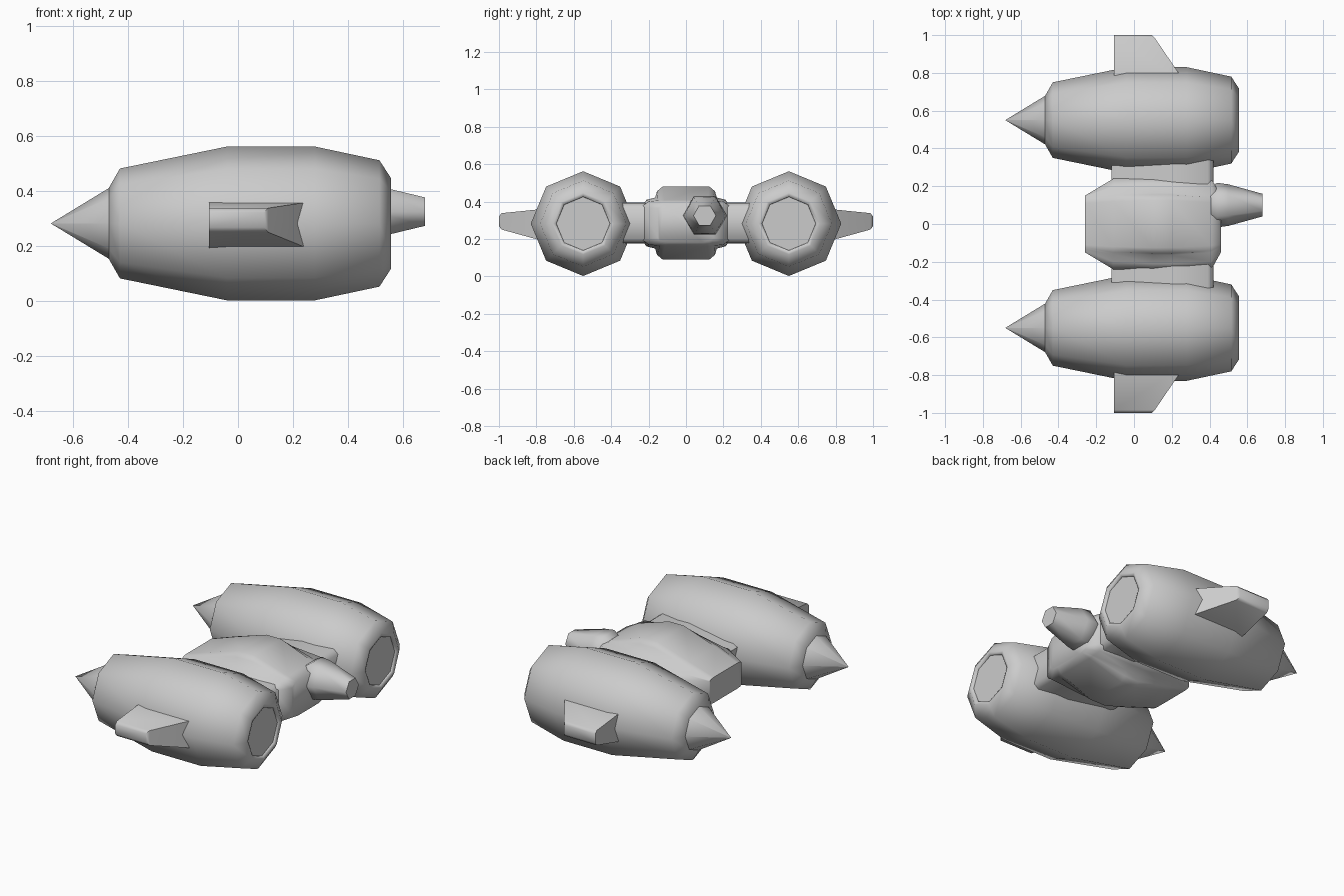
import bpy, bmesh
from math import sin, cos, pi, radians

if "Cube" in bpy.data.objects:
    bpy.data.objects.remove(bpy.data.objects["Cube"])


def finish(name, bm, angle=40):
    bmesh.ops.recalc_face_normals(bm, faces=bm.faces)
    mesh = bpy.data.meshes.new(name)
    bm.to_mesh(mesh)
    bm.free()
    ob = bpy.data.objects.new(name, mesh)
    bpy.context.collection.objects.link(ob)
    bpy.ops.object.select_all(action='DESELECT')
    ob.select_set(True)
    bpy.context.view_layer.objects.active = ob
    bpy.ops.object.shade_smooth_by_angle(angle=radians(angle))
    return ob


def loft(name, rings, angle=40):
    """Skin a list of equal-length point rings and cap both ends."""
    bm = bmesh.new()
    vs = [[bm.verts.new(p) for p in r] for r in rings]
    n = len(vs[0])
    for a, b in zip(vs, vs[1:]):
        for i in range(n):
            j = (i + 1) % n
            bm.faces.new((a[i], a[j], b[j], b[i]))
    bm.faces.new(vs[0])
    bm.faces.new(vs[-1])
    return finish(name, bm, angle)


def turned(name, profile, y, z, sides, angle=65):
    """Polygonal body of revolution along x from (x, radius) pairs."""
    return loft(name, [[(x, y + r * cos(2 * pi * i / sides), z + r * sin(2 * pi * i / sides))
                        for i in range(sides)] for x, r in profile], angle)


def hull_ring(x, half):
    """Cross-section at x from (y, height above middle) pairs, mirrored both ways."""
    top = half + [(-y, h) for y, h in reversed(half)]
    return [(x, y, .285 + h) for y, h in top] + [(x, -y, .285 - h) for y, h in top]


for s, side in ((-1, "right"), (1, "left")):
    # engine pod with shallow recessed exhaust, and tail spike
    turned("engine_pod_" + side,
           [(-.47, .13), (-.43, .20), (-.04, .28), (.28, .28), (.515, .23),
            (.557, .165), (.552, .145), (.543, .143)], s * .55, .282, 8)
    turned("engine_spike_" + side, [(-.68, .001), (-.46, .135)], s * .55, .282, 8)

    # tapered side fin
    def fin_ring(y, x1, z0, z1):
        return [(-.105, s * y, z0), (x1, s * y, z0), (x1, s * y, z1), (-.105, s * y, z1)]
    loft("side_fin_" + side, [fin_ring(.75, .27, .185, .362), fin_ring(.985, .11, .25, .338),
                              fin_ring(1.0, .095, .268, .322)], 55)

# cross pylon joining both engines, thinner towards the nose spikes
loft("pylon", [hull_ring(x, [(.36, h)]) for x, h in
               ((-.12, .055), (-.09, .07), (.2, .11), (.39, .107), (.42, .085))], 60)

# central hull: a ridge behind the cockpit, sloping down to both ends
end = [(.15, .065), (.145, .07), (.135, .073), (.125, .075), (.11, .076)]
low = [(.24, .07), (.20, .095), (.16, .112), (.15, .12), (.12, .128)]
mid = [(.245, .085), (.21, .125), (.165, .136), (.155, .17), (.125, .195)]
shoulder = [(.24, .085), (.20, .115), (.15, .121), (.14, .122), (.115, .123)]
nose = [(.15, .08), (.14, .095), (.12, .1), (.11, .102), (.09, .104)]
loft("hull", [hull_ring(-.26, end), hull_ring(-.11, low), hull_ring(.10, mid),
              hull_ring(.195, mid), hull_ring(.41, shoulder), hull_ring(.46, nose)], 70)

# offset six-sided cockpit
turned("cockpit", [(.36, .065), (.44, .118), (.50, .11), (.68, .06)], .10, .325, 6)
